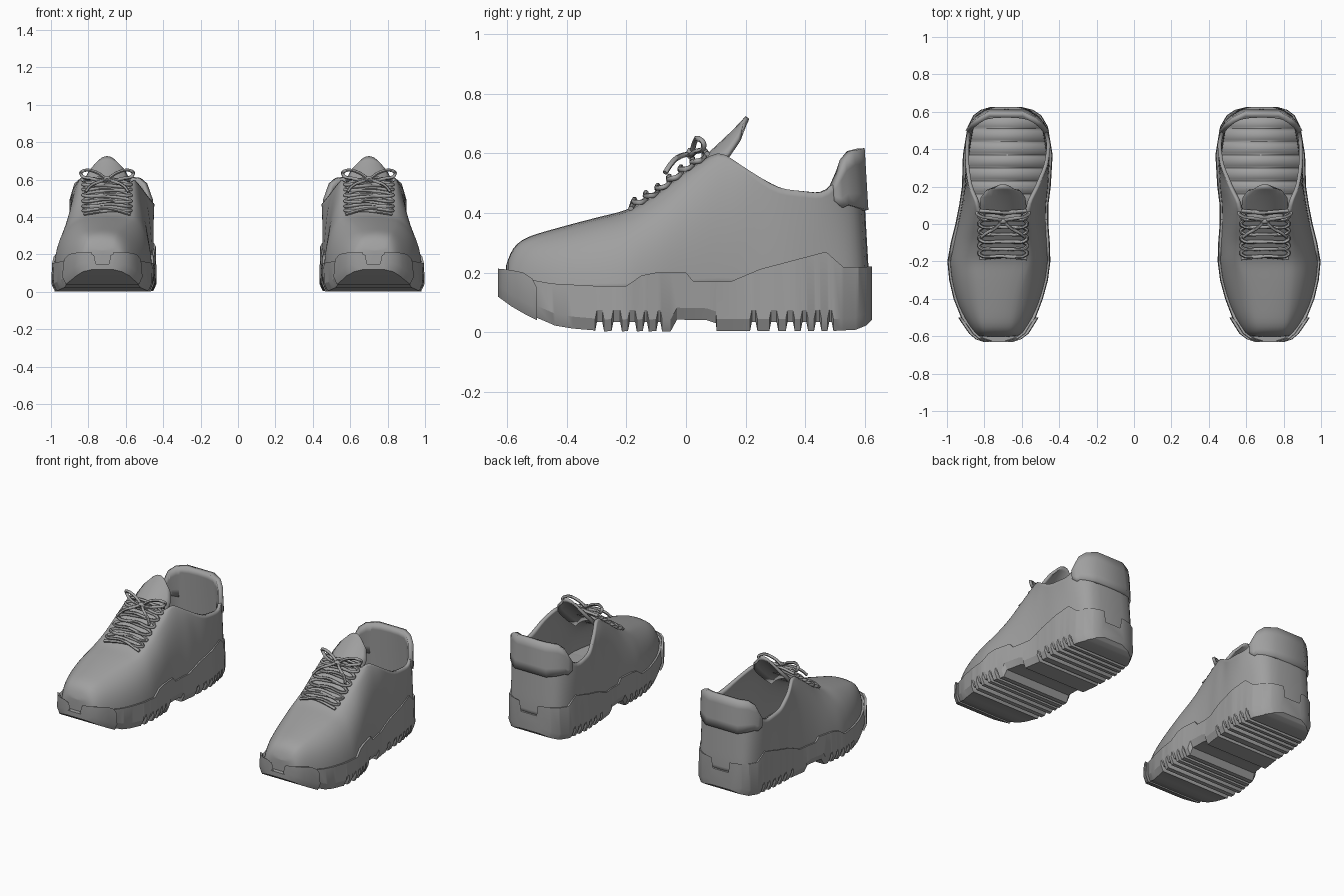
import bpy, bmesh, math
from mathutils import Vector

if "Cube" in bpy.data.objects:
    bpy.data.objects.remove(bpy.data.objects["Cube"])

grey = bpy.data.materials.new("plain grey")
grey.diffuse_color = (0.35, 0.35, 0.35, 1)
grey.use_nodes = True
grey.node_tree.nodes["Principled BSDF"].inputs["Base Color"].default_value = grey.diffuse_color


def interp(table, y, k=1):
    """Linear lookup of column k in rows sorted by their first value."""
    if y <= table[0][0]:
        return table[0][k]
    for a, b in zip(table, table[1:]):
        if y <= b[0]:
            return a[k] + (b[k] - a[k]) * (y - a[0]) / (b[0] - a[0])
    return table[-1][k]


# footprint: y, inner x, outer x
OUTLINE = [(-.625, .66, .79), (-.61, .615, .835), (-.58, .575, .87), (-.5, .525, .925),
           (-.4, .487, .965), (-.3, .46, .988), (-.2, .447, .998), (-.1, .45, .98),
           (0, .458, .955), (.1, .458, .935), (.2, .445, .92), (.37, .435, .915),
           (.52, .46, .89), (.58, .495, .86), (.61, .54, .82), (.625, .6, .77)]
SOLE_TOP = [(-.62, .2), (-.5, .172), (-.45, .163), (-.3, .155), (-.2, .155), (-.15, .19),
            (-.1, .2), (0, .2), (.025, .17), (.15, .17), (.25, .212), (.47, .27),
            (.53, .217), (.625, .22)]
# upper edge: y, inner x, outer x, z, crown rise
RIM = [(-.605, .67, .79, .22, .003), (-.59, .67, .79, .262, .006), (-.57, .67, .8, .292, .008),
       (-.53, .66, .81, .315, .01), (-.4, .64, .82, .352, .01), (-.3, .61, .83, .378, .01),
       (-.2, .57, .83, .402, .01), (-.1, .57, .83, .46, .01), (0, .565, .835, .54, .01),
       (.11, .56, .84, .612, 0), (.2, .51, .885, .55, 0), (.31, .46, .902, .482, 0),
       (.42, .445, .902, .47, 0), (.46, .45, .9, .465, 0), (.515, .465, .89, .49, 0),
       (.56, .495, .865, .575, 0), (.59, .53, .83, .605, 0), (.615, .6, .77, .613, 0)]


def finish(ob, angle=35):
    """Colour and shade a part, then mirror it to the other foot."""
    ob.data.materials.clear()
    ob.data.materials.append(grey)
    bpy.ops.object.select_all(action='DESELECT')
    ob.select_set(True)
    bpy.context.view_layer.objects.active = ob
    bpy.ops.object.shade_smooth_by_angle(angle=math.radians(angle))
    ob.modifiers.new("other_foot", 'MIRROR').use_mirror_merge = False
    return ob


def make(name, verts, faces, thick=0, sub=0, angle=35, offset=-1):
    bm = bmesh.new()
    vs = [bm.verts.new(v) for v in verts]
    for f in faces:
        bm.faces.new([vs[i] for i in f])
    bmesh.ops.recalc_face_normals(bm, faces=bm.faces)
    me = bpy.data.meshes.new(name)
    bm.to_mesh(me)
    bm.free()
    ob = bpy.data.objects.new(name, me)
    bpy.context.collection.objects.link(ob)
    if sub:
        m = ob.modifiers.new("smooth", 'SUBSURF')
        m.levels = m.render_levels = sub
    if thick:
        m = ob.modifiers.new("thickness", 'SOLIDIFY')
        m.thickness, m.offset = thick, offset
    return finish(ob, angle)


def loft(name, sections, closed=True, **kw):
    n = len(sections[0])
    faces = [(i * n + j, i * n + (j + 1) % n, (i + 1) * n + (j + 1) % n, (i + 1) * n + j)
             for i in range(len(sections) - 1) for j in range(n if closed else n - 1)]
    if closed:
        faces += [tuple(range(n)), tuple(range((len(sections) - 1) * n, len(sections) * n))]
    return make(name, [p for s in sections for p in s], faces, **kw)


# ---- chunky sole with tread grooves and an arch recess
GROOVES = [(-.305, -.275), (-.25, -.215), (-.195, -.165), (-.145, -.125), (-.1, -.08),
           (.215, .24), (.28, .31), (.335, .365), (.385, .41), (.43, .455), (.475, .495)]
BOTTOM = [(-.625, .125), (-.57, .085), (-.5, .048), (-.44, .022), (-.38, .012), (-.31, .006)]
for a, b in GROOVES[:5]:
    BOTTOM += [(a, .004), (a + .006, .034), (b - .006, .034), (b, .002)]
BOTTOM += [(-.052, .002), (-.03, .042), (.07, .04), (.1, .03), (.103, .004)]
for a, b in GROOVES[5:]:
    BOTTOM += [(a, .004), (a + .006, .034), (b - .006, .034), (b, .004)]
BOTTOM += [(.57, .008), (.605, .022), (.625, .042)]


def sole_section(y, grow=0, top=None, yy=None):
    a, b = interp(OUTLINE, y) - grow, interp(OUTLINE, y, 2) + grow
    bot = interp(BOTTOM, y) - grow * .5
    top = top or interp(SOLE_TOP, y)
    yy = y if yy is None else yy
    half = [(.018, bot), (0, bot + .04), (.004, top), (.02, top - .002), (.03, .15)]
    return ([(a + d, yy, z) for d, z in half] +
            [(b - d, yy, z) for d, z in reversed(half)])


ys = sorted({round(r[0], 4) for t in (OUTLINE, SOLE_TOP, BOTTOM) for r in t})
loft("sole", [sole_section(y) for y in ys], angle=25)

# ---- raised toe bumper
loft("toe_bumper", [sole_section(y, .012, t, y - .006) for y, t in
                    ((-.625, .213), (-.61, .212), (-.58, .208), (-.54, .2), (-.51, .18), (-.495, .15))],
     angle=30)

# ---- ribbed insole
ribs = []
for k in range(8):
    y = .02 + k * .07
    ribs += [(y, .153), (y + .012, .168), (y + .055, .172), (y + .069, .156)]
loft("insole", [[(interp(OUTLINE, y) + .03, y, z), (interp(OUTLINE, y, 2) - .03, y, z)]
                for y, z in ribs], closed=False, thick=.01)


# ---- upper: curved side walls, closed over the forefoot, open at the ankle
def wall(y, side, t, grow=0):
    sgn = -1 if side == 1 else 1
    inset = .013 if y < .55 else .008
    xb = interp(OUTLINE, y, side) - sgn * inset
    xr, zr, z0 = interp(RIM, y, side), interp(RIM, y, 3), .14
    xc, zc = xb + (xr - xb) * .1, z0 + (zr - z0) * .8
    if y > .2:
        zc = z0 + (zr - z0) * .5
    q = [(1 - t) ** 2, 2 * t * (1 - t), t * t]
    x = q[0] * xb + q[1] * xc + q[2] * xr + sgn * grow
    z = q[0] * z0 + q[1] * zc + q[2] * zr
    lean = min(1, max(0, (y - .4) / .15)) * max(0, z - .2) * .06
    return (x, y - lean + (grow if y > .6 else 0), z)


ROWS = 8
stations = sorted({r[0] for r in RIM} | {-.47, -.25, -.15, -.05, .05, .155, .255, .365})
verts, faces = [], []
N = 2 * ROWS + 3
for y in stations:
    left = [wall(y, 1, j / ROWS) for j in range(ROWS + 1)]
    right = [wall(y, 2, j / ROWS) for j in range(ROWS, -1, -1)]
    mid = ((left[-1][0] + right[0][0]) / 2, y, left[-1][2] + interp(RIM, y, 4))
    verts += left + [mid] + right
used_crown = 0
for i in range(len(stations) - 1):
    for j in range(N - 1):
        if j in (ROWS, ROWS + 1) and stations[i + 1] > .06:
            continue
        faces.append((i * N + j, i * N + j + 1, (i + 1) * N + j + 1, (i + 1) * N + j))
for i in (0, len(stations) - 1):          # toe and heel end walls
    for j in range(ROWS):
        faces.append((i * N + j, i * N + j + 1, i * N + N - 2 - j, i * N + N - 1 - j))
faces.append((ROWS, ROWS + 1, ROWS + 2))
keep = sorted({i for f in faces for i in f})
remap = {v: k for k, v in enumerate(keep)}
make("upper", [verts[i] for i in keep], [tuple(remap[i] for i in f) for f in faces],
     thick=.02, sub=1, angle=50)

# ---- heel counter wrapped round the back of the collar
path = [(y, 1) for y in (.515, .54, .56, .59, .615)] + [(y, 2) for y in (.615, .59, .56, .54, .515)]
lows = [.86, .7, .66, .6, .57]
lows = lows + lows[::-1]
loft("heel_counter", [[wall(y, s, lo + (1.01 - lo) * k / 4, .01) for k in range(5)]
                      for (y, s), lo in zip(path, lows)], closed=False, thick=.03, angle=40)

# ---- tongue
tongue = [(-.03, .51, .12), (.04, .57, .125), (.1, .625, .125), (.15, .672, .12),
          (.185, .708, .095), (.2, .726, .055)]
loft("tongue", [[(.7 + hw * u / 4, y - .01 * (u / 4) ** 2, z - .07 * (u / 4) ** 2 * hw / .12)
                 for u in range(-4, 5)] for y, z, hw in tongue],
     closed=False, thick=.016, angle=50)


# ---- laces
def tube(name, pts, r=.009):
    cu = bpy.data.curves.new(name, 'CURVE')
    cu.dimensions = '3D'
    cu.bevel_depth, cu.bevel_resolution, cu.resolution_u = r, 1, 5
    cu.use_fill_caps = True
    sp = cu.splines.new('BEZIER')
    sp.bezier_points.add(len(pts) - 1)
    for bp, p in zip(sp.bezier_points, pts):
        bp.co = Vector(p)
        bp.handle_left_type = bp.handle_right_type = 'AUTO'
    ob = bpy.data.objects.new(name, cu)
    bpy.context.collection.objects.link(ob)
    bpy.ops.object.select_all(action='DESELECT')
    ob.select_set(True)
    bpy.context.view_layer.objects.active = ob
    bpy.ops.object.convert(target='MESH')
    finish(bpy.context.object, 60)


def on_top(x, y, lift):
    return (.7 + x, y, interp(RIM, y, 3) + lift)


for s in (-1, 1):                         # two crossing zigzag strands
    pts = []
    for k in range(7):
        y, e = -.185 + k * .039, s * (-1) ** k
        pts += [on_top(-.125 * e, y, .004), on_top(0, y + .012, .022 + .006 * s),
                on_top(.125 * e, y + .022, .012)]
    tube("lace_strand", pts)
    # bow loop and loose end
    tube("bow_loop", [(.7, .02, .6), (.7 + s * .06, .03, .64), (.7 + s * .125, .045, .648),
                      (.7 + s * .14, .06, .63), (.7 + s * .08, .03, .605), (.7, .015, .592)])
    tube("lace_end", [(.7, .02, .6), (.7 + s * .04, -.02, .59), (.7 + s * .09, -.05, .565),
                      (.7 + s * .115, -.07, .535)])
tube("bow_knot", [(.682, .015, .592), (.7, .015, .606), (.718, .015, .592)], .014)
